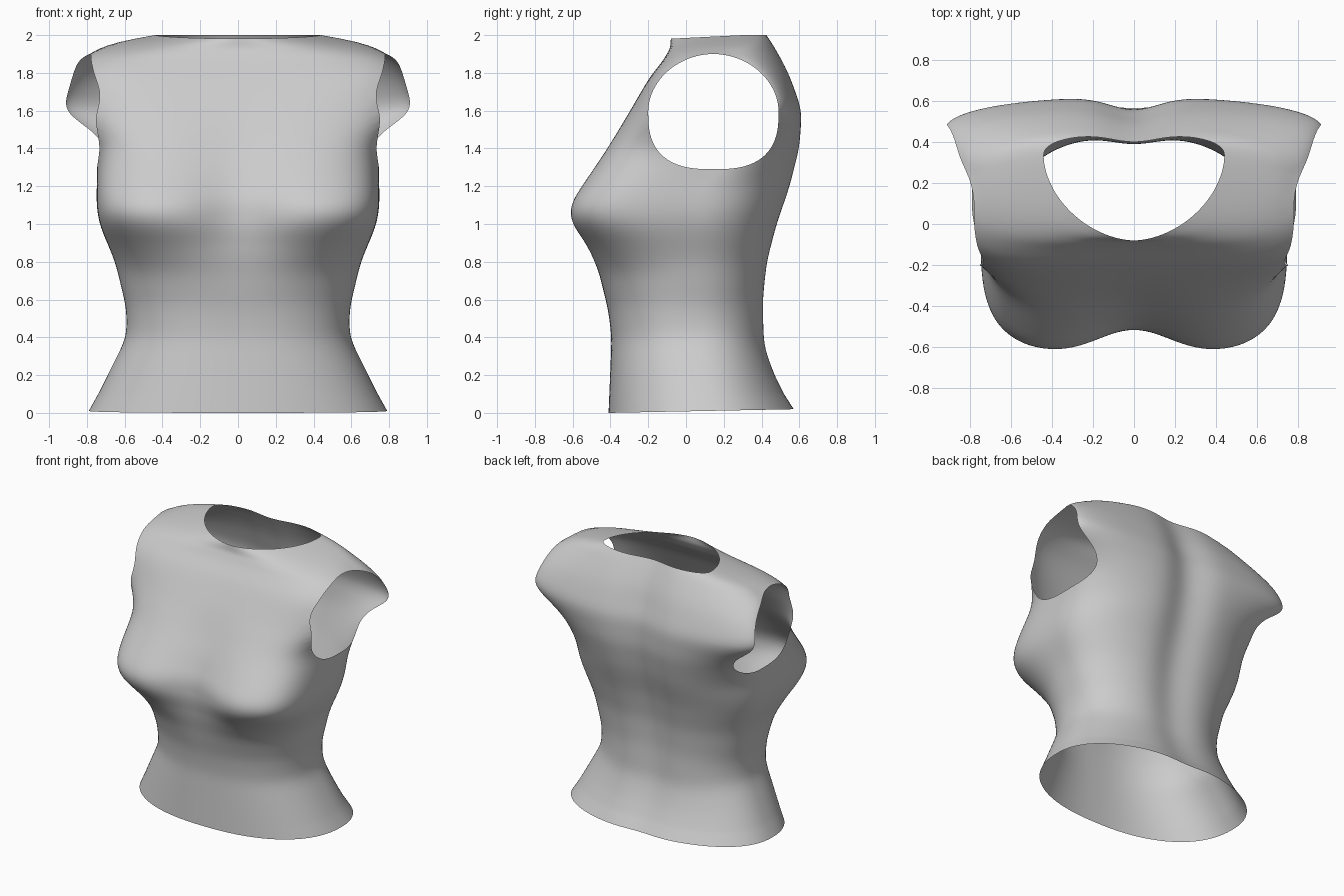
import bpy
import bmesh
from math import sin, cos, pi, exp

if "Cube" in bpy.data.objects:
    bpy.data.objects.remove(bpy.data.objects["Cube"])

# Garment outline: each measure is a list of (height, value) keys
FRONT = [(0, -.41), (.4, -.4), (.57, -.425), (.75, -.495), (.9, -.565), (1, -.635), (1.1, -.64),
         (1.2, -.57), (1.4, -.43), (1.6, -.3), (1.8, -.18), (1.9, -.09), (2, -.08)]
BACK = [(0, .585), (.2, .485), (.35, .435), (.6, .43), (.8, .45), (1, .5), (1.2, .57),
        (1.4, .615), (1.6, .62), (1.8, .55), (1.9, .5), (2, .44)]
WIDTH = [(0, .79), (.2, .69), (.4, .59), (.55, .59), (.8, .65), (1, .735), (1.1, .75), (1.3, .745),
         (1.4, .75), (1.5, .83), (1.6, .94), (1.8, .88), (1.9, .835), (1.96, .66), (2, .44)]
WIDEST = [(0, .12), (.3, .07), (.5, .04), (1, .05), (1.2, .08), (1.4, .3), (1.6, .46), (1.7, .44),
          (1.8, .37), (1.9, .22), (2, .33)]
FRONT_POWER = [(0, 2.3), (.5, 2.3), (.75, 2.25), (.9, 2.9), (1.05, 4.1), (1.4, 4.1), (1.6, 3.8),
               (1.8, 5.5), (1.87, 4), (1.95, 2.2), (2, 1.8)]
BACK_POWER = [(0, 2.2), (1.2, 2.4), (2, 2.5)]
BUST_DIP = [(0, 0), (.6, .01), (.85, .05), (1.05, .13), (1.3, .06), (1.6, .01), (2, 0)]
SPINE_DIP = [(0, .02), (.5, .04), (1.2, .06), (1.7, .06), (2, .04)]


def linear_at(keys, z):
    for (z0, a), (z1, b) in zip(keys, keys[1:]):
        if z <= z1:
            break
    return a + (b - a) * (z - z0) / (z1 - z0)


def smooth_at(keys, z):
    """Keys joined by lines, then softened; the window closes at hem and neck."""
    window = max(0, min(.09, z, 2 - z))
    total = weights = 0
    for tap in range(-6, 7):
        weight = 7 - abs(tap)
        total += weight * linear_at(keys, z + window * tap / 6)
        weights += weight
    return total / weights


def half_section(z, is_front):
    """Depth and roundness of the front or back half of a section."""
    middle = smooth_at(WIDEST, z)
    if is_front:
        return middle, middle - smooth_at(FRONT, z), smooth_at(FRONT_POWER, z)
    return middle, smooth_at(BACK, z) - middle, smooth_at(BACK_POWER, z)


def section_point(z, angle):
    s, c = sin(angle), cos(angle)
    is_front = c > 0
    middle, depth, power = half_section(z, is_front)
    r = (abs(s) ** power + abs(c) ** power) ** (-1 / power)
    x = smooth_at(WIDTH, z) * s * r
    y = middle - depth * c * r
    if is_front:
        y += smooth_at(BUST_DIP, z) * exp(-(x / .26) ** 2) * c
    else:
        y += smooth_at(SPINE_DIP, z) * exp(-(x / .17) ** 2) * c
    return x, y


def side_x(y, z):
    """Half width of the body at a given depth and height."""
    middle, depth, power = half_section(z, y < smooth_at(WIDEST, z))
    ratio = min(abs(y - middle) / depth, .999)
    return smooth_at(WIDTH, z) * (1 - ratio ** power) ** (1 / power)


# Armhole: a rounded opening, squarer at the bottom
HOLE_Y, HOLE_Z, HOLE_RY, HOLE_RZ = .145, 1.595, .345, .305


def hole_radius(y, z):
    power = 1.95 if z > HOLE_Z else 2.7
    return (abs((y - HOLE_Y) / HOLE_RY) ** power + abs((z - HOLE_Z) / HOLE_RZ) ** power) ** (1 / power)


# Body: loft from hem to neckline
AROUND, ROWS = 160, 110
bm = bmesh.new()
rings = []
for row in range(ROWS + 1):
    z = 2 * row / ROWS
    ring = []
    for k in range(AROUND):
        x, y = section_point(z, 2 * pi * k / AROUND)
        ring.append(bm.verts.new((x, y, z)))
    rings.append(ring)
for low, high in zip(rings, rings[1:]):
    for k in range(AROUND):
        n = (k + 1) % AROUND
        bm.faces.new((low[k], low[n], high[n], high[k]))

# Armholes: open the sides, then pull the rims onto the outline
inside = []
for face in bm.faces:
    centre = face.calc_center_median()
    if abs(centre.x) > .5 and hole_radius(centre.y, centre.z) < 1:
        inside.append(face)
bmesh.ops.delete(bm, geom=inside, context="FACES")
for v in bm.verts:
    if v.is_boundary and .1 < v.co.z < 1.95:
        r = hole_radius(v.co.y, v.co.z)
        y = HOLE_Y + (v.co.y - HOLE_Y) / r
        z = HOLE_Z + (v.co.z - HOLE_Z) / r
        side = 1 if v.co.x > 0 else -1
        v.co = (side * side_x(y, z), y, z)

# Hem and neckline: slight tilt towards the back and front
for v in bm.verts:
    if v.co.z < .1:
        v.co.z += (v.co.y + .41) * .02 * (1 - v.co.z / .1)
    elif v.co.z > 1.9:
        v.co.z -= max(0, .3 - v.co.y) * .05 * (v.co.z - 1.9) / .1

mesh = bpy.data.meshes.new("sleeveless_top")
bm.to_mesh(mesh)
bm.free()
garment = bpy.data.objects.new("sleeveless_top", mesh)
bpy.context.collection.objects.link(garment)

# Cloth colour
cloth = bpy.data.materials.new("light_grey_cloth")
cloth.use_nodes = True
grey = (.6, .6, .6, 1)
cloth.diffuse_color = grey
cloth.node_tree.nodes["Principled BSDF"].inputs["Base Color"].default_value = grey
mesh.materials.append(cloth)

bpy.context.view_layer.objects.active = garment
garment.select_set(True)
bpy.ops.object.shade_smooth_by_angle(angle=pi / 3)
